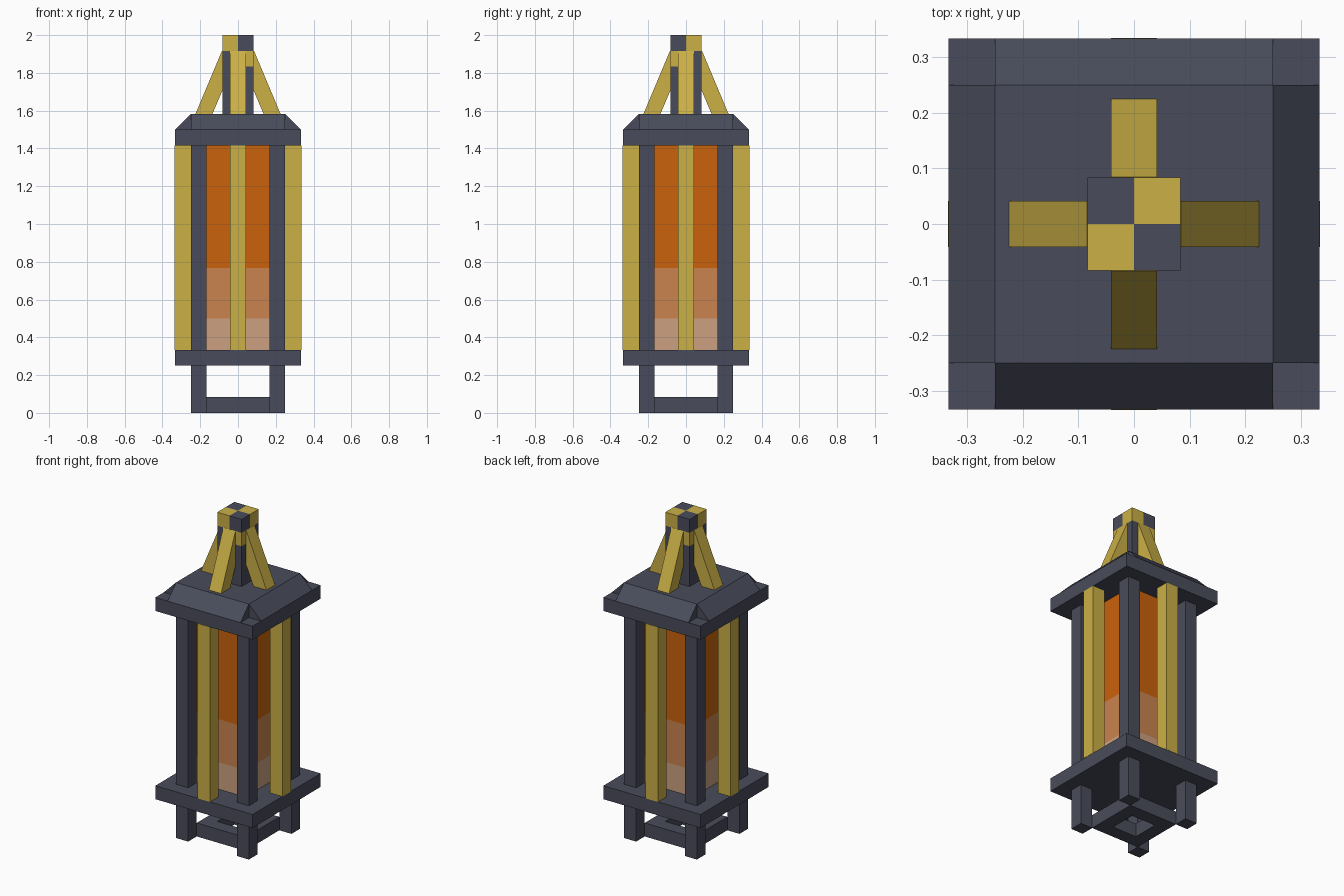
import bpy
import bmesh
import math
from mathutils import Matrix, Vector

if "Cube" in bpy.data.objects:
    bpy.data.objects.remove(bpy.data.objects["Cube"])

U = 1 / 12  # building unit


def material(name, rgb):
    m = bpy.data.materials.new(name)
    lin = [((c / 255 + 0.055) / 1.055) ** 2.4 if c > 10 else c / 255 / 12.92 for c in rgb]
    m.diffuse_color = (*lin, 1)
    m.use_nodes = True
    m.node_tree.nodes["Principled BSDF"].inputs["Base Color"].default_value = m.diffuse_color
    return m


SLATE = material("slate", (73, 76, 91))
GOLD = material("gold", (203, 176, 70))
ORANGE = material("orange_glow", (202, 98, 12))
AMBER = material("amber_glow", (202, 132, 79))
PEACH = material("peach_glow", (204, 160, 128))


def finish(name, bm, mat):
    bmesh.ops.recalc_face_normals(bm, faces=bm.faces)
    mesh = bpy.data.meshes.new(name)
    bm.to_mesh(mesh)
    bm.free()
    mesh.materials.append(mat)
    obj = bpy.data.objects.new(name, mesh)
    bpy.context.collection.objects.link(obj)
    return obj


def box(name, lo, hi, mat, turn=0):
    """Box between two corners, turned about the z axis."""
    lo, hi = Vector(lo), Vector(hi)
    bm = bmesh.new()
    bmesh.ops.create_cube(bm, size=1, matrix=Matrix.Translation((lo + hi) / 2)
                          @ Matrix.Diagonal((*(hi - lo), 1)))
    bm.transform(Matrix.Rotation(turn, 4, 'Z'))
    return finish(name, bm, mat)


def prism(name, profile, half_width, mat, turn):
    """Profile in (distance outward, z), extruded sideways, turned about z."""
    bm = bmesh.new()
    face = bm.faces.new([bm.verts.new((-half_width, -d, z)) for d, z in profile])
    geom = bmesh.ops.extrude_face_region(bm, geom=[face])["geom"]
    verts = [g for g in geom if isinstance(g, bmesh.types.BMVert)]
    bmesh.ops.translate(bm, verts=verts, vec=(2 * half_width, 0, 0))
    bm.transform(Matrix.Rotation(turn, 4, 'Z'))
    return finish(name, bm, mat)


def slab(name, half, z0, z1, mat):
    return box(name, (-half, -half, z0), (half, half, z1), mat)


# Base and lid plates
slab("base_plate", 4 * U, 3 * U, 4 * U, SLATE)
slab("lid_plate", 4 * U, 17 * U, 18 * U, SLATE)
slab("lid_top", 3 * U, 18 * U, 19 * U, SLATE)

# Glowing core in three bands
slab("core_bottom", 2 * U, 4 * U, 0.5, PEACH)
slab("core_middle", 2 * U, 0.5, 0.767, AMBER)
slab("core_top", 2 * U, 0.767, 17 * U, ORANGE)

# Parts repeated on each side
for i in range(4):
    t = i * math.pi / 2
    box(f"foot_{i}", (2 * U, -3 * U, 0), (3 * U, -2 * U, 3 * U), SLATE, t)
    box(f"foot_rail_{i}", (-2 * U, -2 * U, 0), (U, -U, U), SLATE, t)
    box(f"corner_post_{i}", (2 * U, -3 * U, 4 * U), (3 * U, -2 * U, 17 * U), SLATE, t)
    box(f"side_bar_{i}", (-U / 2, -0.335, 4 * U), (U / 2, -3 * U, 17 * U), GOLD, t)
    prism(f"lid_slope_{i}", [(3 * U, 18 * U), (4 * U, 18 * U), (3 * U, 19 * U)], 3 * U, SLATE, t)
    prism(f"handle_arm_{i}", [(0.135, 19 * U), (0.225, 19 * U), (0.085, 23 * U), (0.008, 22.6 * U)],
          U / 2, GOLD, t)

# Handle stem with two checkered layers on top
slab("handle_stem", U, 19 * U, 22 * U, SLATE)
for layer in range(2):
    z = (22 + layer) * U
    for i in range(4):
        mat = GOLD if (i + layer) % 2 == 0 else SLATE
        box(f"finial_block_{layer}_{i}", (0, -U, z), (U, 0, z + U), mat, i * math.pi / 2)
